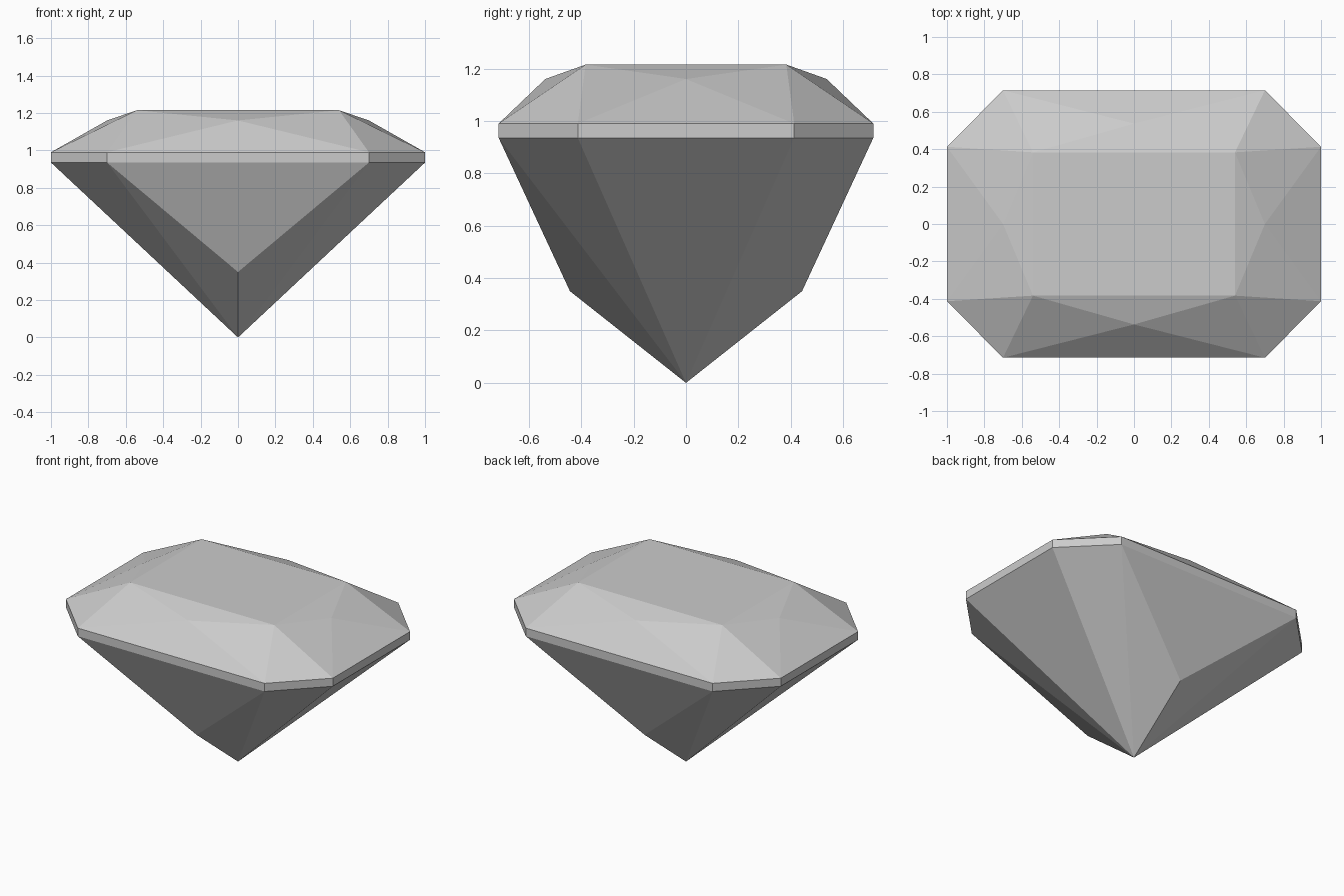
import bpy
import bmesh

cube = bpy.data.objects.get("Cube")
if cube:
    bpy.data.objects.remove(cube, do_unlink=True)


def make_material(name, colour):
    mat = bpy.data.materials.new(name)
    mat.use_nodes = True
    mat.diffuse_color = colour
    mat.node_tree.nodes["Principled BSDF"].inputs["Base Color"].default_value = colour
    return mat


def mirrored(points):
    """Reflect quarter points across both vertical planes, without duplicates."""
    return sorted({(sx * x if x else 0.0, sy * y if y else 0.0, z)
                   for x, y, z in points for sx in (-1, 1) for sy in (-1, 1)})


# One quarter of the cut stone
girdle_low, girdle_high = 0.935, 0.99
outline = [(1.0, 0.413), (0.70, 0.715)]
crown = [(0.54, 0.383, 1.215), (0.70, 0.0, 1.16), (0.0, 0.537, 1.16)]
pavilion = [(0.0, 0.443, 0.35), (0.0, 0.0, 0.0)]
quarter = crown + pavilion + [(x, y, z) for x, y in outline
                              for z in (girdle_low, girdle_high)]

# Facets: the stone is convex, so its hull gives every flat face
bm = bmesh.new()
for point in mirrored(quarter):
    bm.verts.new(point)
bmesh.ops.convex_hull(bm, input=bm.verts[:])
bmesh.ops.dissolve_limit(bm, angle_limit=0.005, verts=bm.verts[:], edges=bm.edges[:])
bmesh.ops.recalc_face_normals(bm, faces=bm.faces[:])

mesh = bpy.data.meshes.new("gemstone")
bm.to_mesh(mesh)
bm.free()
mesh.materials.append(make_material("pale grey crystal", (0.6, 0.6, 0.6, 1.0)))
gem = bpy.data.objects.new("gemstone", mesh)
bpy.context.collection.objects.link(gem)
